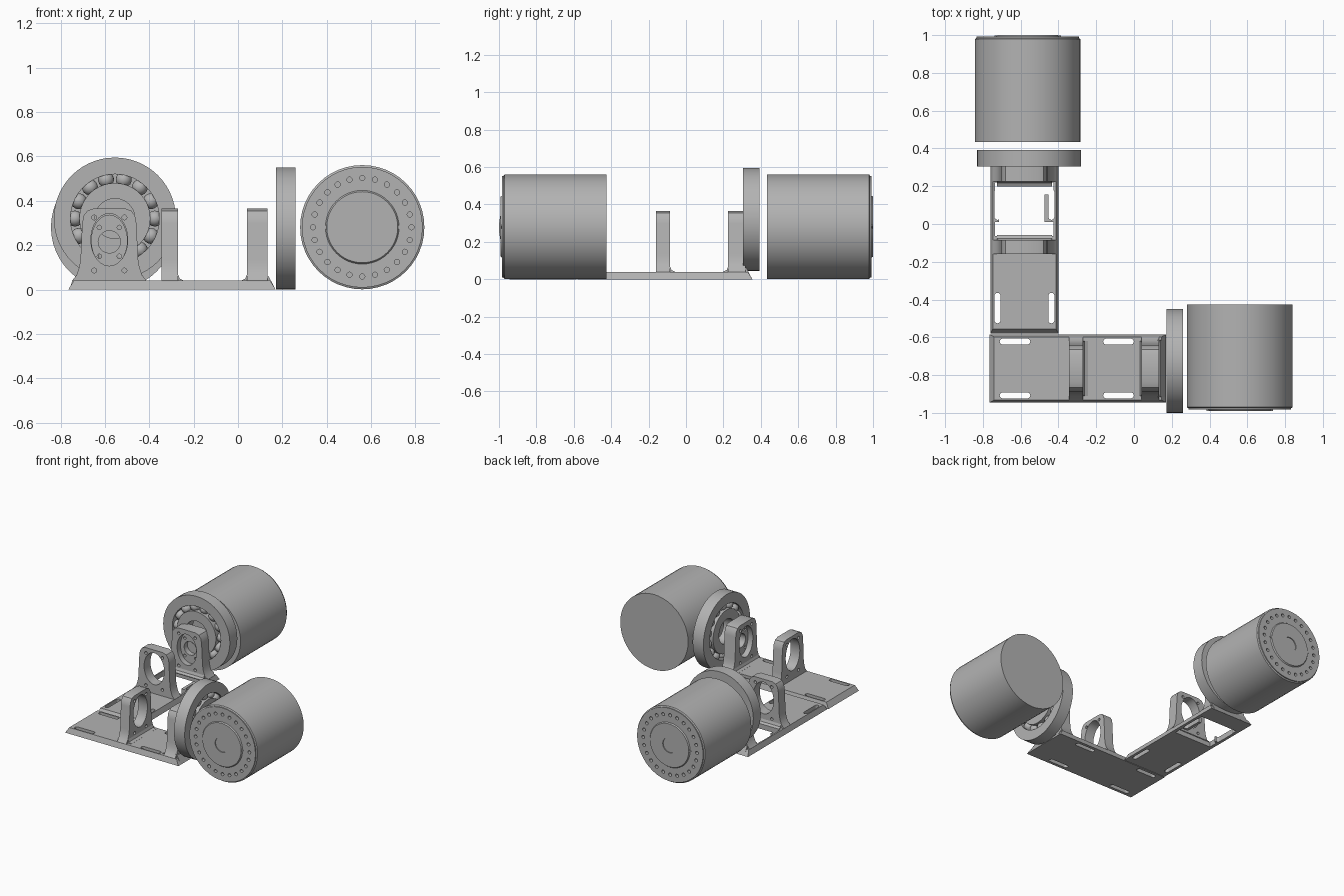
import bpy, bmesh, math
from mathutils import Matrix, Vector

if "Cube" in bpy.data.objects:
    bpy.data.objects.remove(bpy.data.objects["Cube"])

GREY = (0.45, 0.45, 0.45, 1)
grey = bpy.data.materials.new("plain grey")
grey.use_nodes = True
grey.diffuse_color = GREY
grey.node_tree.nodes["Principled BSDF"].inputs["Base Color"].default_value = GREY


def finish(name, bm, smooth=False):
    bmesh.ops.recalc_face_normals(bm, faces=bm.faces)
    mesh = bpy.data.meshes.new(name)
    bm.to_mesh(mesh)
    bm.free()
    mesh.materials.append(grey)
    ob = bpy.data.objects.new(name, mesh)
    bpy.context.collection.objects.link(ob)
    if smooth:
        smoothen(ob)
    return ob


def smoothen(ob):
    bpy.ops.object.select_all(action="DESELECT")
    ob.select_set(True)
    bpy.context.view_layer.objects.active = ob
    bpy.ops.object.shade_smooth_by_angle(angle=math.radians(35))


def prism(bm, outline, depth):
    """Extrude a closed 3D outline along the depth vector."""
    face = bm.faces.new([bm.verts.new(p) for p in outline])
    grown = bmesh.ops.extrude_face_region(bm, geom=[face], use_keep_orig=True)
    verts = [g for g in grown["geom"] if isinstance(g, bmesh.types.BMVert)]
    bmesh.ops.translate(bm, verts=verts, vec=Vector(depth))


def lathe(bm, profile, steps=48, closed=False):
    """Spin (radius, height) points round local z."""
    pts = profile + profile[:1] if closed else profile
    verts = [bm.verts.new((r, 0, h)) for r, h in pts]
    edges = [bm.edges.new(pair) for pair in zip(verts, verts[1:])]
    bmesh.ops.spin(bm, geom=verts + edges, axis=(0, 0, 1), cent=(0, 0, 0),
                   steps=steps, angle=math.tau)
    bmesh.ops.remove_doubles(bm, verts=bm.verts, dist=0.0001)


def oval(x, y, z, ry, rz, n=40):
    return [(x, y + ry * math.cos(k * math.tau / n), z + rz * math.sin(k * math.tau / n))
            for k in range(n)]


def carve(ob, cutter_bm):
    """Subtract the cutter and bake the result."""
    cutter = finish("cutter", cutter_bm)
    cutter.hide_render = True
    mod = ob.modifiers.new("cut", "BOOLEAN")
    mod.operation, mod.solver, mod.object = "DIFFERENCE", "EXACT", cutter
    bpy.context.view_layer.update()
    baked = bpy.data.meshes.new_from_object(
        ob.evaluated_get(bpy.context.evaluated_depsgraph_get()))
    ob.modifiers.clear()
    ob.data = baked
    bpy.data.objects.remove(cutter)


# Base plate with sloped edges, slots and an optional window
def base_plate(name, place, window):
    bm = bmesh.new()
    rings = [[bm.verts.new((x, y, z)) for x, y in ((a, -w), (b, -w), (b, w), (a, w))]
             for a, b, w, z in ((0, 0.935, 0.18, 0), (0.025, 0.91, 0.167, 0.04))]
    bm.faces.new(rings[0])
    bm.faces.new(rings[1])
    for k in range(4):
        n = (k + 1) % 4
        bm.faces.new((rings[0][k], rings[0][n], rings[1][n], rings[1][k]))
    ob = finish(name, bm)
    cut = bmesh.new()
    for x in (0.135, 0.683):
        for y in (-0.1425, 0.1425):
            outline = []
            for k in range(18):
                side = 1 if k < 9 else -1
                a = math.pi * (k % 9) / 8 - math.pi / 2 + (0 if k < 9 else math.pi)
                outline.append((x + side * 0.065 + 0.016 * math.cos(a),
                                y + 0.016 * math.sin(a), -0.05))
            prism(cut, outline, (0, 0, 0.2))
    carve(ob, cut)
    if window:
        cut = bmesh.new()
        shape = [(0.517, -0.155), (0.59, -0.155), (0.59, -0.105), (0.735, -0.105),
                 (0.735, -0.155), (0.8, -0.155), (0.8, 0.155), (0.735, 0.155),
                 (0.735, 0.135), (0.59, 0.135), (0.59, 0.155), (0.517, 0.155)]
        prism(cut, [(x, y, -0.05) for x, y in shape], (0, 0, 0.2))
        carve(ob, cut)
    ob.matrix_world = place


# Upright with a flared foot and an oval opening
def upright(name, place, x0, x1, mount):
    half = [(0.168, 0.02), (0.168, 0.04), (0.148, 0.065), (0.136, 0.1), (0.13, 0.135),
            (0.122, 0.3), (0.116, 0.332), (0.1, 0.355), (0.072, 0.365)]
    outline = half + [(-y, z) for y, z in reversed(half)]
    bm = bmesh.new()
    prism(bm, [(x0, y, z) for y, z in outline], (x1 - x0, 0, 0))
    ob = finish(name, bm)
    cut = bmesh.new()
    for y in (-0.068, 0.068):
        for z in (0.086, 0.325):
            prism(cut, oval(x0 - 0.05, y, z, 0.011, 0.011, 12), (0.3, 0, 0))
    if mount:
        # stepped motor seat with its own screw holes
        prism(cut, oval(x0 + 0.03, 0, 0.215, 0.05, 0.05), (0.3, 0, 0))
        for y in (-0.045, 0.045):
            for z in (0.15, 0.28):
                prism(cut, oval(x0 + 0.03, y, z, 0.01, 0.01, 12), (0.3, 0, 0))
        carve(ob, cut)
        cut = bmesh.new()
        prism(cut, oval(x0 - 0.05, 0, 0.22, 0.08, 0.115), (0.09, 0, 0))
    else:
        prism(cut, oval(x0 - 0.05, 0, 0.225, 0.083, 0.118), (0.3, 0, 0))
    carve(ob, cut)
    smoothen(ob)
    ob.matrix_world = place


# Small curved fillets where the uprights meet the plate
def foot_fillets(name, place):
    bm = bmesh.new()
    for x, s in ((0.495, 1), (0.805, -1)):
        shape = [(x - s * 0.01, 0.035), (x - s * 0.01, 0.068), (x, 0.068),
                 (x + s * 0.007, 0.05), (x + s * 0.026, 0.0405), (x + s * 0.026, 0.035)]
        prism(bm, [(a, -0.145, z) for a, z in shape], (0, 0.29, 0))
    prism(bm, [(0.89, -0.15, 0.005), (0.89, -0.15, 0.065), (0.903, -0.15, 0.06),
               (0.932, -0.15, 0.005)], (0, 0.3, 0))
    finish(name, bm).matrix_world = place


# Ball bearing: two races and a ring of balls, axis on local z
def bearing(name, place):
    bm = bmesh.new()
    for r0, r1 in ((0.2, 0.275), (0.09, 0.16)):
        lathe(bm, [(r0, -0.044), (r1, -0.044), (r1, 0.044), (r0, 0.044)], 56, True)
    finish(name + "_races", bm, True).matrix_world = place
    bm = bmesh.new()
    for k in range(14):
        spot = Matrix.Rotation(k * math.tau / 14, 4, "Z") @ Matrix.Translation((0.18, 0, 0))
        bmesh.ops.create_uvsphere(bm, u_segments=16, v_segments=10, radius=0.036, matrix=spot)
    finish(name + "_balls", bm, True).matrix_world = place


# Motor can with a drilled end face, axis on local z
def motor(name, place):
    bm = bmesh.new()
    lathe(bm, [(0, 0), (0.28, 0), (0.28, 0.545), (0.272, 0.55), (0.272, 0.558),
               (0.166, 0.558), (0.16, 0.566), (0.055, 0.566), (0.055, 0.56), (0, 0.56)])
    ob = finish(name, bm)
    cut = bmesh.new()
    for k in range(24):
        a = k * math.tau / 24
        hole = [(0.222 * math.cos(a) + p[1], 0.222 * math.sin(a) + p[2], 0.53)
                for p in oval(0, 0, 0, 0.012, 0.012, 12)]
        prism(cut, hole, (0, 0, 0.1))
    carve(ob, cut)
    smoothen(ob)
    ob.matrix_world = place
    # pointer tabs either side of the centre boss
    bm = bmesh.new()
    for s in (-1, 1):
        prism(bm, [(s * 0.15, -0.018, 0.555), (s * 0.176, 0, 0.555), (s * 0.15, 0.018, 0.555)],
              (0, 0, 0.009))
    finish(name + "_pointers", bm).matrix_world = place


quarter = math.pi / 2
arms = {
    "front_arm": Matrix.Translation((-0.765, -0.765, 0)),
    "side_arm": Matrix.Translation((-0.58, -0.58, 0)) @ Matrix.Rotation(quarter, 4, "Z"),
}
for arm, place in arms.items():
    base_plate(arm + "_plate", place, arm == "side_arm")
    upright(arm + "_outer_upright", place, 0.42, 0.495, False)
    upright(arm + "_mount_upright", place, 0.805, 0.898, True)
    foot_fillets(arm + "_fillets", place)

bearing("front_bearing", Matrix.Translation((0.216, -0.725, 0.276))
        @ Matrix.Rotation(quarter, 4, "Y"))
bearing("side_bearing", Matrix.Translation((-0.555, 0.348, 0.32))
        @ Matrix.Rotation(-quarter, 4, "X"))
motor("front_motor", Matrix.Translation((0.56, -0.425, 0.281))
      @ Matrix.Rotation(quarter, 4, "X"))
motor("side_motor", Matrix.Translation((-0.563, 0.434, 0.281))
      @ Matrix.Rotation(-quarter, 4, "X"))
